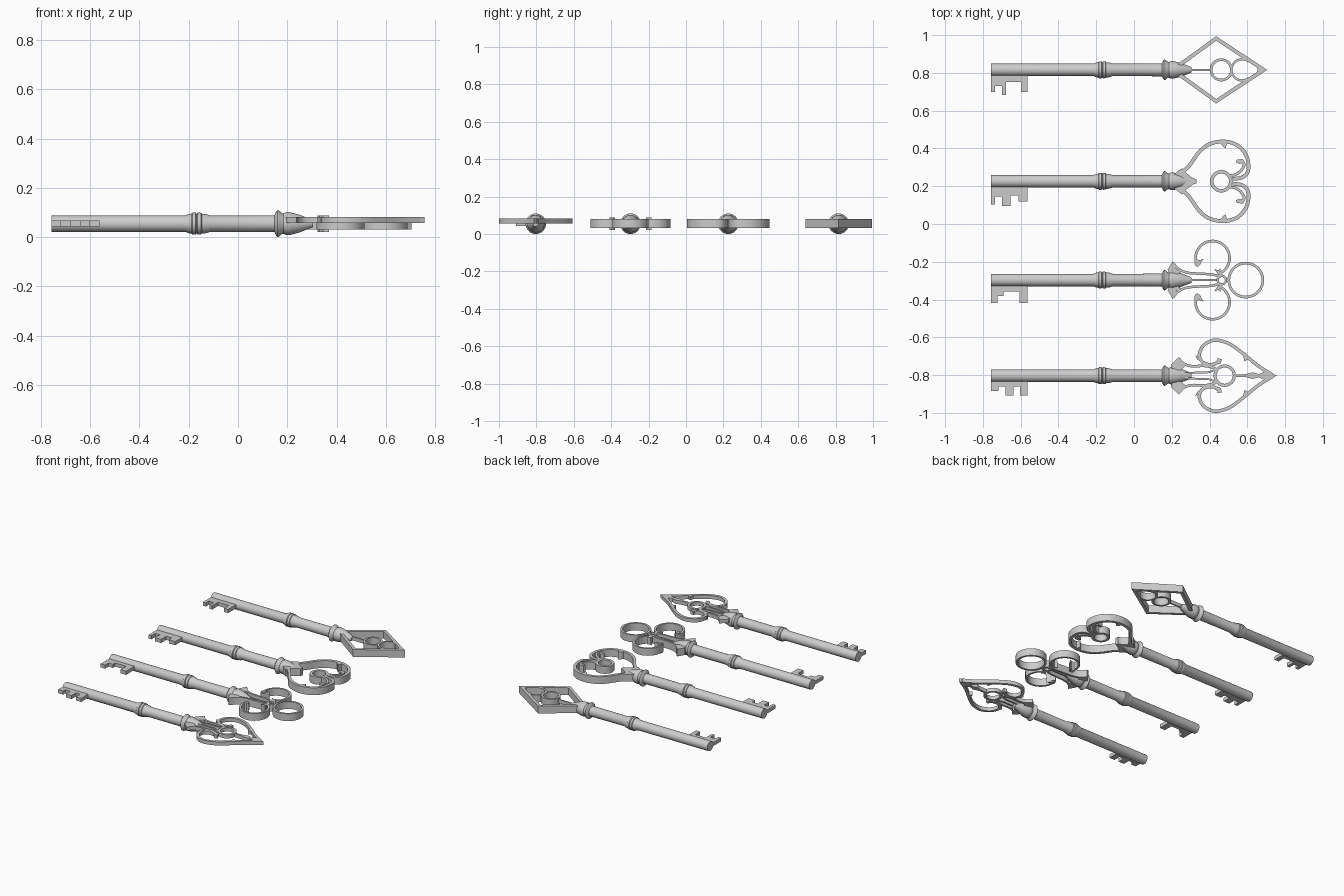
import bpy, math
from mathutils import Vector

if "Cube" in bpy.data.objects:
    bpy.data.objects.remove(bpy.data.objects["Cube"])

CZ = 0.055   # height of the shaft axis


def make(name, verts, faces, smooth=True):
    me = bpy.data.meshes.new(name)
    me.from_pydata(verts, [], faces)
    me.update()
    ob = bpy.data.objects.new(name, me)
    bpy.context.collection.objects.link(ob)
    if smooth:
        bpy.ops.object.select_all(action='DESELECT')
        ob.select_set(True)
        bpy.context.view_layer.objects.active = ob
        bpy.ops.object.shade_smooth_by_angle(angle=math.radians(35))
    return ob


def plate(name, pts, y, z0, z1):
    """Flat outline (x, offset from key axis) extruded in z."""
    if sum(a[0] * b[1] - b[0] * a[1] for a, b in zip(pts, pts[1:] + pts[:1])) < 0:
        pts = pts[::-1]
    n = len(pts)
    v = [(a, y + b, z) for z in (z0, z1) for a, b in pts]
    f = [tuple(range(n))[::-1], tuple(range(n, 2 * n))]
    f += [(i, (i + 1) % n, n + (i + 1) % n, n + i) for i in range(n)]
    return make(name, v, f, False)


def spline(pts, steps=8):
    """Catmull-Rom smoothing of an open path."""
    p = [Vector(q) for q in pts]
    p = [2 * p[0] - p[1]] + p + [2 * p[-1] - p[-2]]
    out = []
    for a, b, c, d in zip(p, p[1:], p[2:], p[3:]):
        for k in range(steps):
            t = k / steps
            out.append(0.5 * (2 * b + (c - a) * t + (2 * a - 5 * b + 4 * c - d) * t * t
                              + (3 * b - a - 3 * c + d) * t ** 3))
    return out + [p[-2]]


def ribbon(name, pts, y, z0, z1, w=0.018, closed=False):
    """Rectangular bar following a flat path, mitred at corners."""
    p = [Vector(q) for q in pts]
    n = len(p)
    v = []
    for i in range(n):
        prv = p[i - 1] if (i or closed) else 2 * p[0] - p[1]
        nxt = p[(i + 1) % n] if (i < n - 1 or closed) else 2 * p[-1] - p[-2]
        a, b = (p[i] - prv).normalized(), (nxt - p[i]).normalized()
        t = (a + b).normalized()
        o = Vector((-t.y, t.x)) * (w / 2 / max(0.4, t.dot(a)))
        l, r = p[i] + o, p[i] - o
        v += [(q.x, y + q.y, z) for q, z in ((l, z0), (r, z0), (r, z1), (l, z1))]
    f = []
    for i in range(n if closed else n - 1):
        j = (i + 1) % n
        f += [(4 * i + k, 4 * i + (k + 1) % 4, 4 * j + (k + 1) % 4, 4 * j + k)
              for k in range(4)]
    if not closed:
        f += [(3, 2, 1, 0), tuple(4 * n - 4 + k for k in range(4))]
    return make(name, v, f)


def ring(name, x, r, y, z0, z1, w=0.014, off=0.0):
    pts = [(x + r * math.cos(a * math.tau / 40), off + r * math.sin(a * math.tau / 40))
           for a in range(40)]
    return ribbon(name, pts, y, z0, z1, w, True)


def both(fn, name, pts, *args):
    """Build a part and its mirror across the key axis."""
    fn(name + "_left", [tuple(q) for q in pts], *args)
    fn(name + "_right", [(q[0], -q[1]) for q in pts], *args)


# Turned shaft with middle rings, collar and pointed cap
PROFILE = [(-.757, 0), (-.757, .033), (-.215, .033), (-.2, .039), (-.188, .041), (-.185, .045),
           (-.172, .045), (-.168, .039), (-.164, .045), (-.15, .044), (-.147, .04), (-.13, .039),
           (-.113, .033), (.148, .034), (.154, .048), (.16, .055), (.168, .052), (.176, .044),
           (.185, .041), (.196, .047), (.212, .046), (.25, .036), (.305, .014), (.315, 0)]


def shaft(name, y):
    seg = 32
    v = [(x, y + r * math.cos(k * math.tau / seg), CZ + r * math.sin(k * math.tau / seg))
         for x, r in PROFILE[1:-1] for k in range(seg)]
    n = len(PROFILE) - 2
    f = [(i * seg + k, i * seg + (k + 1) % seg, (i + 1) * seg + (k + 1) % seg, (i + 1) * seg + k)
         for i in range(n - 1) for k in range(seg)]
    f = [q[::-1] for q in f]
    f += [tuple(range(seg)), tuple(range((n - 1) * seg, n * seg))[::-1]]
    f = [q[::-1] for q in f]
    v += []
    make(name, v, [q[::-1] for q in f])


# Toothed bits: outlines below the shaft (x, offset)
BITS = {
    "diamond_key": [(-.757, -.118), (-.735, -.118), (-.735, -.085), (-.698, -.085), (-.698, -.132),
                    (-.677, -.132), (-.677, -.065), (-.597, -.065), (-.597, -.118), (-.565, -.118)],
    "heart_key": [(-.757, -.122), (-.735, -.122), (-.735, -.08), (-.7, -.08), (-.7, -.132),
                  (-.655, -.132), (-.655, -.075), (-.612, -.075), (-.612, -.108), (-.563, -.108)],
    "clover_key": [(-.757, -.122), (-.723, -.122), (-.723, -.085), (-.69, -.085), (-.69, -.06),
                   (-.605, -.06), (-.605, -.122), (-.563, -.122)],
    "spade_key": [(-.757, -.082), (-.718, -.082), (-.718, -.058), (-.68, -.058), (-.68, -.106),
                  (-.637, -.106), (-.637, -.058), (-.603, -.058), (-.603, -.106), (-.563, -.106)],
}
YS = {"diamond_key": .816, "heart_key": .226, "clover_key": -.297, "spade_key": -.803}
for key, y in YS.items():
    shaft(key + "_shaft", y)
    plate(key + "_bit", [(-.757, -.01)] + BITS[key] + [(BITS[key][-1][0], -.01)], y, .043, .068)

Z = (.031, .081)

# Diamond bow
y = YS["diamond_key"]
ribbon("diamond_frame", [(.205, 0), (.435, -.166), (.687, 0), (.435, .166)], y, *Z, .02, True)
ring("diamond_ring_big", .462, .054, y, *Z)
arc = [(.572 + .056 * math.cos(math.radians(a)), .056 * math.sin(math.radians(a)))
       for a in range(50, 311, 10)]
ribbon("diamond_ring_open", arc, y, *Z, .012)
plate("diamond_tip_fill", [(.685, 0), (.645, .024), (.655, 0), (.645, -.024)], y, *Z)
ribbon("diamond_stem", [(.3, 0), (.41, 0)], y, .045, .07, .01)

# Heart bow
y = YS["heart_key"]
both(ribbon, "heart_lobe", spline([(.235, .03), (.29, .08), (.345, .155), (.4, .197), (.475, .211),
     (.545, .192), (.59, .145), (.606, .09), (.6, .045), (.57, .02), (.52, .012)]), y, *Z, .02)
both(ribbon, "heart_curl", spline([(.505, .03), (.535, .035), (.565, .055), (.583, .085),
     (.572, .108), (.55, .106)]), y, *Z, .015)
both(plate, "heart_curl_leaf", [(.578, .118), (.545, .115), (.54, .1), (.56, .092), (.58, .1)], y, *Z)
both(plate, "heart_thorn", [(.455, .208), (.495, .208), (.485, .175), (.47, .185)], y, *Z)
ring("heart_ring", .462, .05, y, *Z, .018)
plate("heart_petal", [(.24, .04), (.28, .025), (.33, .012), (.33, -.012), (.28, -.025), (.24, -.04)],
      y, *Z)
both(plate, "heart_cap_leaf", [(.2, .03), (.255, .07), (.275, .045), (.315, .015), (.25, .01)], y, *Z)

# Clover bow
y = YS["clover_key"]
c, r = (.416, .117), .09
lobe = [(c[0] + r * math.cos(math.radians(a)), c[1] + r * math.sin(math.radians(a)))
        for a in range(195, -71, -7)]
lobe = spline([(.35, .092), (.335, .078), (.327, .088)], 3) + lobe + [(.465, .022)]
both(ribbon, "clover_lobe", lobe, y, *Z, .014)
both(plate, "clover_curl_leaf", [(.322, .09), (.33, .112), (.345, .105), (.37, .113), (.352, .09),
                                 (.335, .083)], y, .022, .088)
ring("clover_front_ring", .592, .09, y, *Z)
ring("clover_centre_ring", .465, .022, y, *Z, .012)
both(ribbon, "clover_scroll", spline([(.208, .09), (.235, .06), (.28, .04), (.345, .034),
     (.41, .03), (.46, .018)]), y, *Z, .013)
both(plate, "clover_wing", [(.205, .1), (.178, .055), (.19, .03), (.225, .03), (.25, .042),
                            (.222, .06)], y, *Z)
both(plate, "clover_inner_leaf", [(.425, .06), (.445, .052), (.46, .062), (.455, .04), (.475, .02),
                                  (.445, .03)], y, *Z)
ribbon("clover_stem", [(.3, 0), (.45, 0)], y, .04, .07, .01)

# Spade bow, thinner than the others
y, Z = YS["spade_key"], (.057, .082)
both(ribbon, "spade_lobe", spline([(.735, .003), (.66, .05), (.59, .107), (.52, .16), (.47, .182),
     (.42, .187), (.37, .162), (.347, .12), (.352, .085), (.38, .062), (.42, .06), (.447, .075)]),
     y, *Z, .018)
both(ribbon, "spade_scroll", spline([(.238, .09), (.265, .062), (.31, .05), (.37, .052),
     (.42, .042), (.44, .03)]), y, *Z, .014)
both(plate, "spade_wing", [(.238, .1), (.195, .058), (.2, .03), (.25, .03), (.275, .054),
                           (.25, .07)], y, *Z)
both(plate, "spade_curl_leaf", [(.438, .06), (.442, .092), (.465, .088), (.46, .065)], y, *Z)
both(plate, "spade_side_leaf", [(.35, .125), (.34, .095), (.322, .11), (.338, .082), (.358, .085)],
     y, *Z)
both(plate, "spade_thorn", [(.575, .115), (.61, .09), (.585, .075)], y, *Z)
both(ribbon, "spade_stem", spline([(.27, .012), (.34, .017), (.39, .018), (.43, .03)]), y, *Z, .01)
ring("spade_ring", .48, .051, y, *Z, .016)
plate("spade_spike", [(.525, .006), (.595, .008), (.627, .018), (.66, .008), (.7, .025), (.757, 0),
      (.7, -.025), (.66, -.008), (.627, -.018), (.595, -.008), (.525, -.006)], y, *Z)
